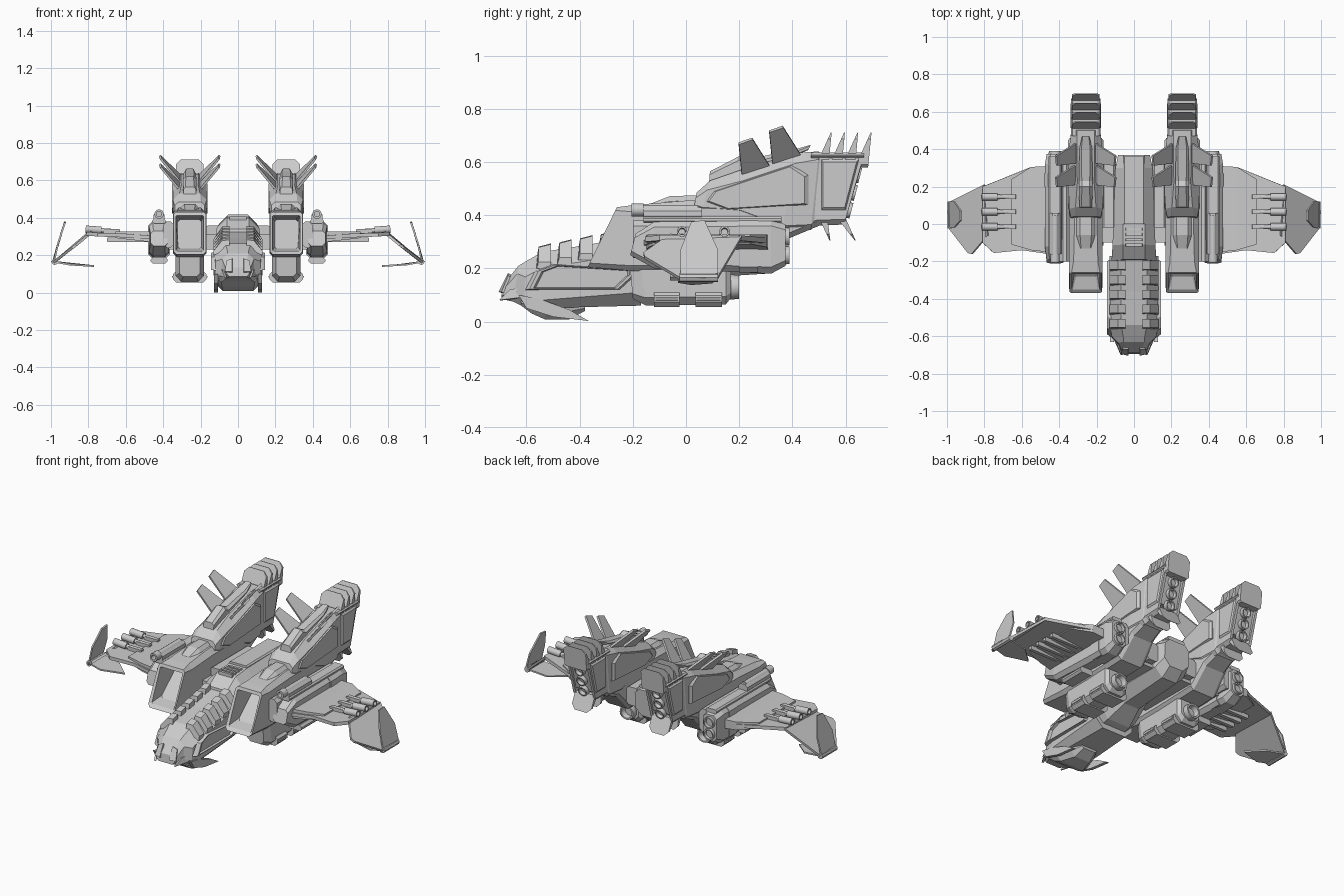
import bpy, bmesh, math
from mathutils import Vector


def finish(name, bm, mirror=True, thick=0):
    bmesh.ops.remove_doubles(bm, verts=bm.verts, dist=0.0002)
    bmesh.ops.recalc_face_normals(bm, faces=bm.faces)
    me = bpy.data.meshes.new(name)
    bm.to_mesh(me)
    bm.free()
    ob = bpy.data.objects.new(name, me)
    bpy.context.collection.objects.link(ob)
    if thick:
        m = ob.modifiers.new("thickness", 'SOLIDIFY')
        m.thickness = thick
        m.offset = 0
    if mirror:
        ob.modifiers.new("mirror", 'MIRROR')
    return ob


def skin(name, rings, mirror=True):
    bm = bmesh.new()
    vs = [[bm.verts.new(p) for p in r] for r in rings]
    n = len(vs[0])
    for a, b in zip(vs, vs[1:]):
        for i in range(n):
            bm.faces.new((a[i], a[(i + 1) % n], b[(i + 1) % n], b[i]))
    bm.faces.new(vs[0])
    bm.faces.new(vs[-1])
    return finish(name, bm, mirror)


def loft(name, cx, secs):
    """Chamfered box sections: y at bottom, y at top, z low, z high, half width, top and bottom chamfer."""
    rings = []
    for yb, yt, zb, zt, w, ct, cb in secs:
        pts = [(w - cb, zb), (w, zb + cb), (w, zt - ct), (w - ct, zt),
               (ct - w, zt), (-w, zt - ct), (-w, zb + cb), (cb - w, zb)]
        rings.append([(cx + x, yb + (yt - yb) * (z - zb) / (zt - zb), z) for x, z in pts])
    return skin(name, rings, cx != 0)


def box(name, x0, x1, y0, y1, z0, z1, c=0.008):
    w = (x1 - x0) / 2
    return loft(name, (x0 + x1) / 2, [(y0, y0, z0, z1, w, c, c), (y1, y1, z0, z1, w, c, c)])


def lathe(name, p, d, prof, n=12):
    p, d = Vector(p), Vector(d).normalized()
    u = d.orthogonal().normalized()
    v = d.cross(u)
    rings = [[p + d * t + (u * math.cos(2 * math.pi * i / n) + v * math.sin(2 * math.pi * i / n)) * r
              for i in range(n)] for t, r in prof]
    ob = skin(name, rings)
    bpy.context.view_layer.objects.active = ob
    ob.select_set(True)
    bpy.ops.object.shade_smooth_by_angle(angle=math.radians(35))
    ob.select_set(False)
    return ob


def nozzle(name, p, d, length, r):
    return lathe(name, p, d, [(0, r * .9), (length * .3, r), (length, r * .92), (length, r * .72), (length * .4, r * .6)], 16)


def plate(name, pts, thick):
    bm = bmesh.new()
    bm.faces.new([bm.verts.new(p) for p in pts])
    return finish(name, bm, True, thick)


def side_prism(name, yz, steps):
    """Side profile skinned through (x, scale) steps."""
    cy = sum(p[0] for p in yz) / len(yz)
    cz = sum(p[1] for p in yz) / len(yz)
    return skin(name, [[(x, cy + (y - cy) * s, cz + (z - cz) * s) for y, z in yz] for x, s in steps])


# Fuselage: nose, canopy and rear spine
loft("nose_fuselage", 0, [(-.695, -.69, .085, .135, .06, .02, .015), (-.65, -.63, .075, .21, .085, .03, .02),
     (-.61, -.60, .055, .228, .118, .06, .03), (-.55, -.54, .05, .262, .128, .06, .03),
     (-.36, -.36, .055, .29, .13, .06, .04), (-.17, -.17, .06, .33, .13, .06, .05)])
loft("central_spine", 0, [(-.22, -.19, .08, .34, .12, .06, .04), (-.13, -.11, .1, .395, .115, .055, .04),
     (-.02, 0, .16, .405, .11, .05, .06), (.30, .30, .18, .41, .10, .04, .05), (.36, .37, .23, .39, .085, .03, .04)])
box("spine_panel", -.06, .06, .0, .36, .395, .418)
for i in range(4):
    box("spine_grille", -.045, .045, -.12 + i * .028, -.105 + i * .028, .38, .408, .003)
# Armour pads over the canopy
for i in range(5):
    y, z = -.55 + i * .078, .26 + i * .0155
    skin("canopy_pad", [[(.045, yy, z - .02), (.045, yy + s, z + d), (.085, yy + s, z + d - .003),
         (.13, yy + s, z - .035), (.13, yy, z - .06)] for yy, s, d in ((y - .012, .008, .022), (y + .042, 0, .034))])
plate("nose_window", [(.03, -.665, .18), (.06, -.665, .17), (.07, -.69, .11), (.03, -.70, .11)], .01)
# Framed side windows, rim then recess
side_prism("side_window_frame", [(-.6, .12), (-.565, .19), (-.5, .215), (-.19, .195), (-.19, .175), (-.25, .12)],
           [(.11, 1.04), (.13, 1), (.145, .95), (.145, .88), (.131, .84)])
# Lower jaw and blades
loft("lower_jaw", 0, [(-.62, -.62, .06, .10, .10, .01, .01), (-.58, -.58, .03, .09, .115, .01, .03),
     (-.53, -.53, .008, .08, .11, .01, .03), (-.44, -.44, .008, .07, .08, .01, .03), (-.38, -.38, .04, .07, .05, .01, .01)])
side_prism("jaw_blade", [(-.63, .10), (-.6, .05), (-.5, .018), (-.365, .002), (-.44, .045), (-.55, .085)],
           [(.108, 1), (.128, 1)])
plate("nose_hook", [(.095, -.60, .13), (.1, -.62, .09), (.065, -.70, .08), (.08, -.66, .12)], .012)
# Cross bridge between hulls
loft("cross_bridge", 0, [(-.1, -.1, .23, .31, .44, .02, .02), (.28, .28, .23, .31, .44, .02, .02)])
box("bridge_block", .09, .18, -.02, .32, .25, .36, .02)

# Twin nacelles with hollow slanted intakes
N = .258
loft("nacelle_body", N, [(-.28, -.10, .235, .39, .062, .01, .01), (-.35, -.266, .222, .412, .074, .005, .005),
     (-.37, -.26, .205, .43, .088, .012, .015), (-.2, -.2, .19, .438, .09, .025, .02),
     (0, 0, .19, .455, .09, .03, .02), (.28, .28, .2, .455, .088, .03, .02), (.38, .38, .31, .45, .08, .02, .02),
     (.5, .49, .36, .44, .07, .02, .02)])
loft("nacelle_scoop", N, [(-.15, -.13, .42, .445, .03, .005, .005), (-.06, -.06, .42, .472, .05, .02, .005),
     (.06, .06, .42, .475, .05, .02, .005)])
loft("tail_boom", N, [(.03, .04, .43, .485, .08, .02, .01), (.06, .09, .42, .53, .09, .035, .01),
     (.2, .22, .40, .575, .09, .045, .02), (.36, .42, .34, .635, .088, .04, .02), (.47, .50, .345, .64, .078, .03, .02),
     (.49, .51, .37, .625, .07, .02, .02)])
loft("tail_housing", N, [(.46, .47, .36, .63, .074, .02, .02), (.595, .67, .365, .63, .074, .02, .02),
     (.595, .67, .375, .62, .058, .02, .02), (.565, .63, .375, .61, .055, .02, .02)])
box("tail_lip", N - .08, N + .08, .47, .67, .615, .635)
side_prism("tail_side_panel", [(.51, .42), (.6, .42), (.65, .61), (.51, .61)],
           [(N - .082, .9), (N - .074, 1), (N + .074, 1), (N + .082, .9)])
loft("boom_top_panel", N, [(.085, .09, .50, .565, .034, .012, .004), (.2, .2, .54, .622, .036, .015, .004),
     (.23, .23, .55, .61, .036, .015, .004), (.40, .40, .62, .645, .034, .01, .004), (.46, .47, .645, .665, .02, .004, .004)])
side_prism("boom_side_armour", [(.07, .45), (.1, .49), (.4, .59), (.46, .55), (.46, .44), (.15, .42)],
           [(N - .096, .92), (N - .085, 1), (N + .085, 1), (N + .096, .92)])
for i in range(3):
    z = .425 + i * .066
    y = .575 + .065 * (z - .36) / .26
    nozzle("tail_exhaust", (N, y, z), (0, .965, -.26), .032, .032)
# Swept cooling plates above and below tail
for i in range(4):
    y = .485 + i * .05
    loft("tail_top_plate", N, [(y, y + .06, .58, .712, .074, .025, .01), (y + .05, y + .063, .58, .712, .074, .025, .01)])
for y, d in ((.495, .045), (.56, .075)):
    loft("tail_lower_plate", N, [(y + d, y, .305, .40, .065, .01, .025), (y + d + .003, y + .035, .305, .40, .065, .01, .025)])
# Angled fins on both flanks of each nacelle
for y, z in ((.21, .55), (.325, .595)):
    for s in (-1, 1):
        plate("boom_fin", [(N + s * .055, y, z), (N + s * .155, y - .012, z + .12),
              (N + s * .16, y + .04, z + .138), (N + s * .055, y + .105, z + .035)], .012)

# Belly pods with skids and exhaust
loft("belly_pod", N, [(-.20, -.21, .085, .20, .055, .005, .02), (-.15, -.17, .06, .21, .075, .005, .03),
     (.15, .15, .065, .22, .075, .005, .03), (.17, .17, .09, .19, .06, .005, .02)])
nozzle("belly_exhaust", (N, .15, .13), (0, 1, 0), .05, .048)
for y0, y1 in ((-.12, -.025), (.035, .135)):
    loft("belly_skid", N, [(y0, y0, .055, .11, .09, .012, .018), (y1, y1, .055, .11, .09, .012, .018)])
    box("skid_band", N - .094, N + .094, y0 + .005, y1 - .005, .08, .09, .002)

# Outboard engine pods
P = .422
loft("outer_pod", P, [(-.21, -.19, .25, .33, .045, .015, .015), (-.12, -.12, .20, .375, .054, .02, .02),
     (.32, .32, .18, .385, .054, .025, .025), (.375, .375, .21, .365, .045, .02, .02)])
box("pod_stripe", P - .058, P + .058, .0, .3, .29, .31, .004)
box("pod_keel", P - .045, P + .045, -.06, .1, .155, .19, .012)
box("pod_collar", P - .058, P + .058, .2, .27, .185, .38, .02)
box("pod_join", .34, .40, -.2, .36, .24, .38, .02)
nozzle("pod_exhaust_upper", (P, .35, .32), (0, 1, 0), .04, .036)
nozzle("pod_exhaust_lower", (P, .35, .25), (0, 1, 0), .04, .036)
# Pod guns
box("gun_rail", P - .035, P + .035, -.16, .36, .37, .395, .008)
box("gun_housing", P - .03, P + .03, -.16, .06, .38, .43, .015)
lathe("gun_barrel", (P, -.205, .42), (0, 1, 0), [(.03, .014), (0, .014), (0, .025), (.045, .025), (.045, .019), (.25, .019)])
for x in (.39, .45):
    lathe("chin_gun", (x, -.06, .168), (0, 1, 0), [(0, .009), (.12, .009)], 8)

# Wings
skin("wing_root", [[(x, a, z0), (x, b, z0), (x, b, z1), (x, a, z1)] for x, a, b, z0, z1 in
     ((.46, -.15, .31, .27, .325), (.55, -.14, .305, .28, .328), (.655, -.11, .24, .292, .328))])
plate("wing_panel", [(.46, -.16, .295), (.46, .305, .3), (.55, .305, .305), (.81, .20, .315), (.81, -.10, .315),
      (.75, -.155, .31), (.6, -.14, .305)], .02)
plate("wing_tip_panel", [(.80, .21, .318), (.98, .12, .165), (.995, .07, .16), (.99, -.02, .16),
      (.885, -.155, .24), (.865, -.16, .255), (.78, -.06, .325)], .014)
plate("wing_tip_upper_blade", [(.985, -.02, .16), (.985, .12, .18), (.96, .12, .27), (.925, .07, .38), (.925, .02, .375),
      (.96, -.02, .27)], .009)
plate("wing_tip_lower_blade", [(.985, .115, .165), (.985, -.02, .165), (.90, -.03, .15), (.77, .02, .142), (.86, .10, .148)], .009)
lathe("wing_tip_hub", (.98, -.025, .165), (0, 1, 0), [(0, .017), (.145, .017)], 8)
for y in (.145, .065, -.015):
    box("launcher_base", .63, .72, y - .012, y + .012, .31, .34, .004)
    lathe("wing_launcher", (.65, y, .328), (1, 0, .07), [(0, .012), (.08, .012), (.08, .02), (.165, .02), (.165, .013), (.13, .012)])
for y in (-.06, .0, .06, .12):
    box("wing_under_rib", .48, .7, y, y + .02, .27, .295, .004)
